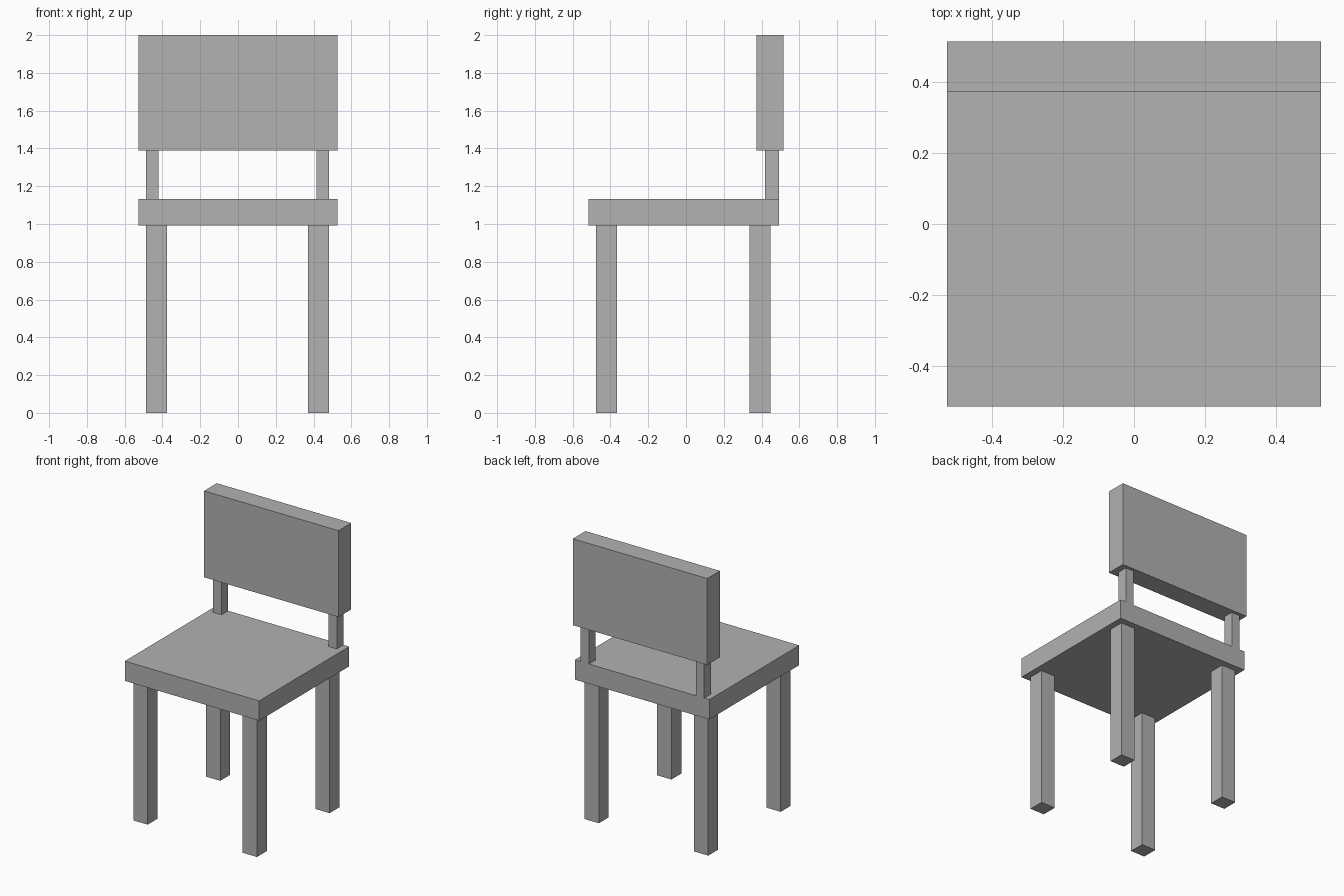
import bpy

if "Cube" in bpy.data.objects:
    bpy.data.objects.remove(bpy.data.objects["Cube"])

grey = bpy.data.materials.new("plain_grey")
grey.diffuse_color = (0.445, 0.445, 0.445, 1.0)
grey.use_nodes = True
grey.node_tree.nodes["Principled BSDF"].inputs["Base Color"].default_value = grey.diffuse_color


def box(name, x, y, z):
    """Box spanning the given (min, max) ranges."""
    bpy.ops.mesh.primitive_cube_add(size=1, location=[(a + b) / 2 for a, b in (x, y, z)])
    obj = bpy.context.object
    obj.name = name
    obj.scale = [b - a for a, b in (x, y, z)]
    bpy.ops.object.transform_apply(location=False, rotation=False, scale=True)
    obj.data.materials.append(grey)
    return obj


# Seat slab and backrest panel
box("seat", (-0.527, 0.527), (-0.515, 0.492), (0.993, 1.133))
box("backrest", (-0.527, 0.527), (0.373, 0.515), (1.388, 2.0))

# Four legs, and two posts flush with the rear edge of the seat
legs_x = {"left": (-0.487, -0.375), "right": (0.370, 0.482)}
posts_x = {"left": (-0.487, -0.421), "right": (0.416, 0.482)}
legs_y = {"front": (-0.476, -0.365), "back": (0.337, 0.447)}
for side in ("left", "right"):
    for end, y in legs_y.items():
        box(f"{end}_{side}_leg", legs_x[side], y, (0.0, 0.993))
    box(f"{side}_back_post", posts_x[side], (0.418, 0.492), (1.133, 1.388))
